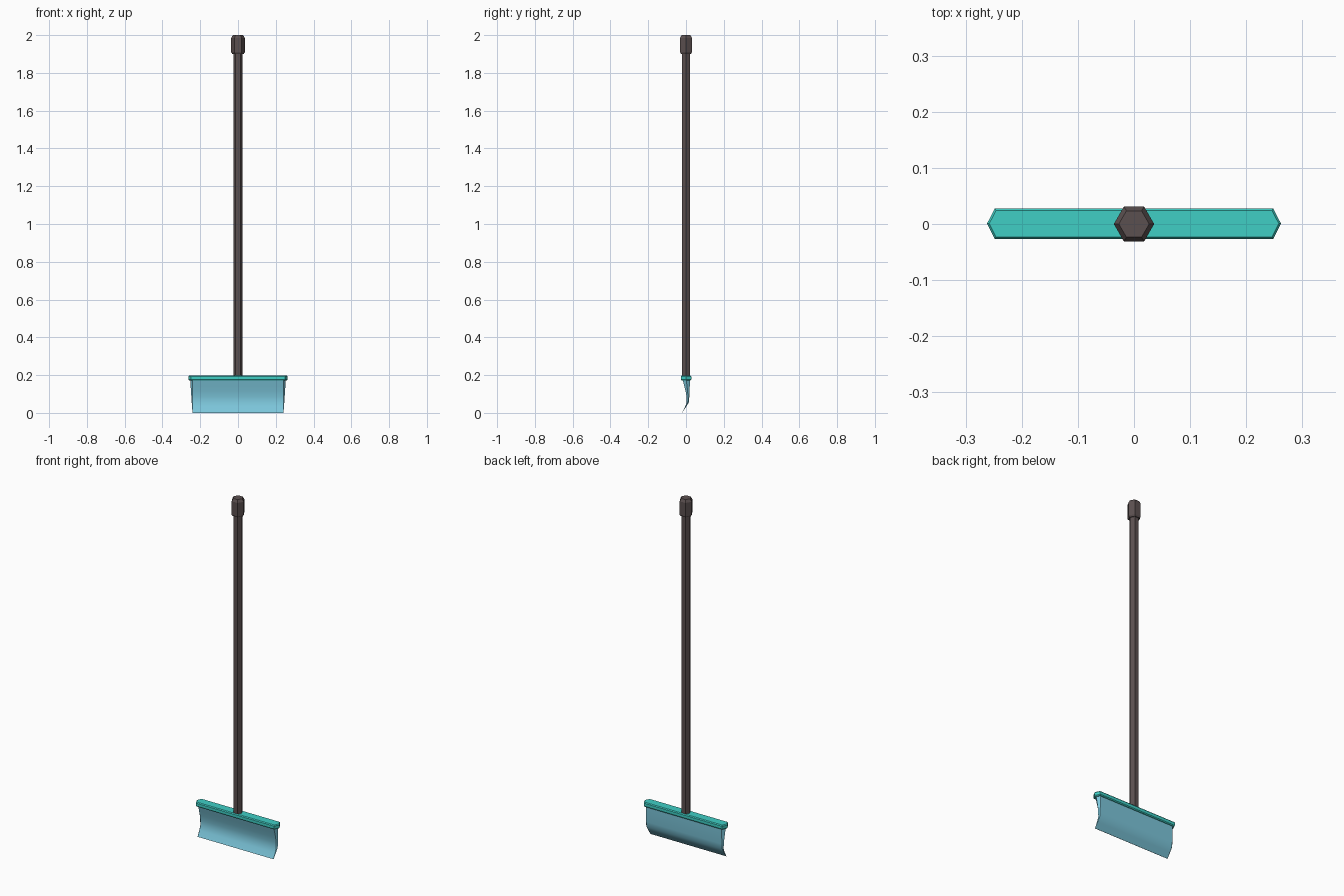
import bpy, bmesh, math

if "Cube" in bpy.data.objects:
    bpy.data.objects.remove(bpy.data.objects["Cube"])


def material(name, rgb):
    m = bpy.data.materials.new(name)
    m.diffuse_color = (*rgb, 1)
    m.use_nodes = True
    m.node_tree.nodes["Principled BSDF"].inputs["Base Color"].default_value = m.diffuse_color
    return m


DARK = material("dark brown grip", (0.105, 0.08, 0.08))
TEAL = material("teal", (0.05, 0.62, 0.56))
BLUE = material("pale blue blade", (0.2, 0.56, 0.7))


def loft(name, rings, mat, smooth=None):
    """Skin a closed solid through equal-length rings, bottom to top."""
    bm = bmesh.new()
    rows = [[bm.verts.new(p) for p in ring] for ring in rings]
    for a, b in zip(rows, rows[1:]):
        for i in range(len(a)):
            j = (i + 1) % len(a)
            bm.faces.new((a[i], a[j], b[j], b[i]))
    bm.faces.new(rows[0][::-1])
    bm.faces.new(rows[-1])
    bmesh.ops.recalc_face_normals(bm, faces=bm.faces)
    me = bpy.data.meshes.new(name)
    bm.to_mesh(me)
    bm.free()
    me.materials.append(mat)
    ob = bpy.data.objects.new(name, me)
    bpy.context.collection.objects.link(ob)
    if smooth:
        bpy.context.view_layer.objects.active = ob
        ob.select_set(True)
        bpy.ops.object.shade_smooth_by_angle(angle=math.radians(smooth))
        ob.select_set(False)
    return ob


def hexagon(r, z):
    return [(r * math.cos(k * math.pi / 3), r * math.sin(k * math.pi / 3), z)
            for k in range(6)]


def long_hex(z, y0, y1, corner, tip):
    """Stretched hexagon with pointed ends along x."""
    ym = (y0 + y1) / 2
    return [(tip, ym, z), (corner, y1, z), (-corner, y1, z),
            (-tip, ym, z), (-corner, y0, z), (corner, y0, z)]


# hexagonal pole and chamfered end grip
loft("pole", [hexagon(0.025, 0.185), hexagon(0.025, 1.91)], DARK)
loft("end_grip", [hexagon(r, z) for r, z in
     ((0.030, 1.9), (0.036, 1.908), (0.036, 1.985), (0.027, 2.0))], DARK)

# cross bar above the blade, chamfered top and bottom
loft("blade_bar", [long_hex(z, -0.027 + d, 0.028 - d, 0.248 - d / 2, 0.262 - d)
     for z, d in ((0.172, 0.004), (0.177, 0), (0.193, 0), (0.198, 0.004))], TEAL)

# curved blade narrowing to a forward cutting edge: z, front y, back y, tip x
profile = ((0.0, -0.0225, -0.0215, 0.241), (0.03, -0.006, -0.001, 0.243),
           (0.055, 0.003, 0.015, 0.245), (0.085, 0.003, 0.0175, 0.247),
           (0.115, -0.002, 0.019, 0.249), (0.145, -0.010, 0.020, 0.251),
           (0.18, -0.019, 0.020, 0.253))
loft("blade", [long_hex(z, f, b, 0.24, t) for z, f, b, t in profile], BLUE, 30)
